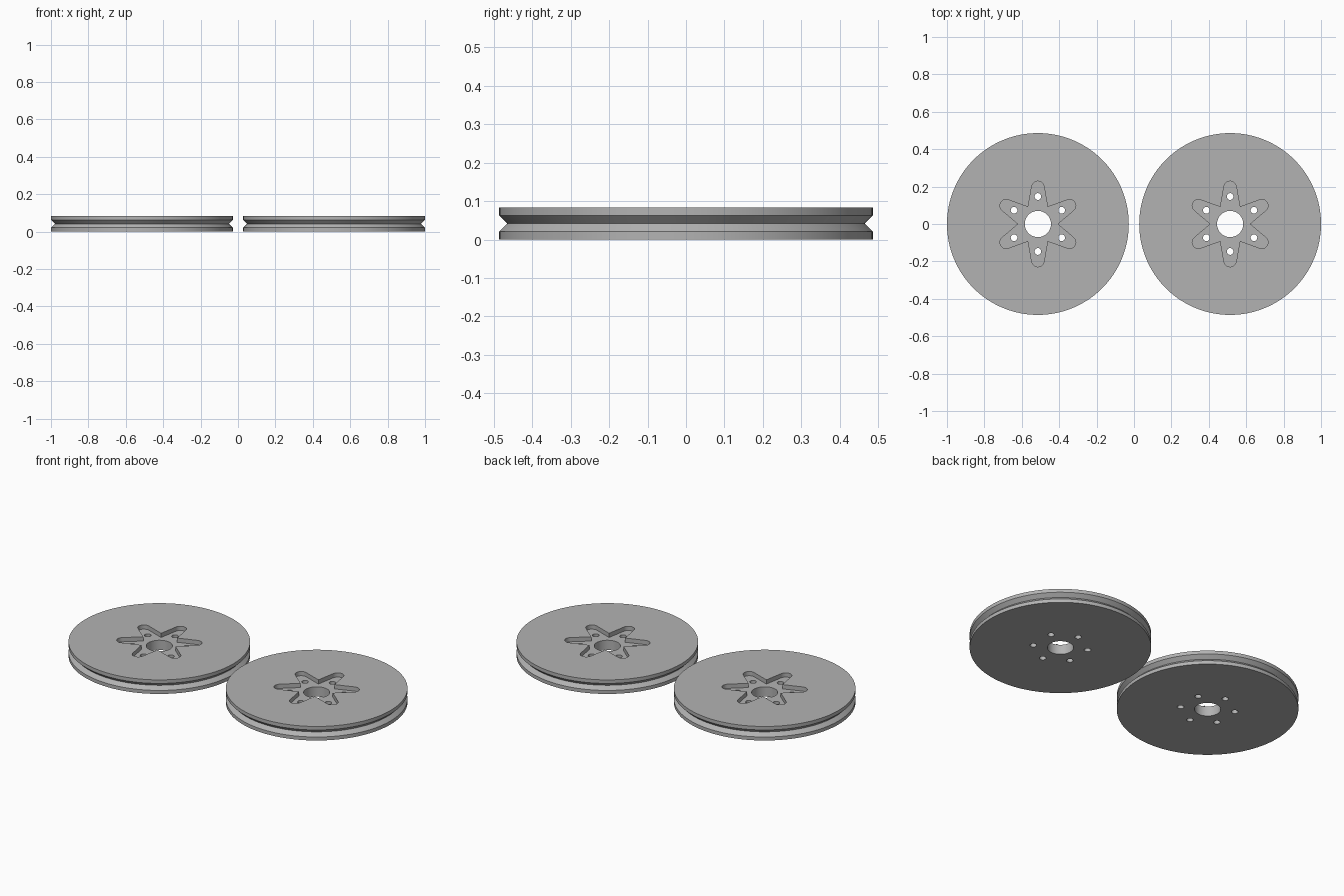
import bpy, bmesh, math

if "Cube" in bpy.data.objects:
    bpy.data.objects.remove(bpy.data.objects["Cube"])

R, H, BORE = 0.486, 0.083, 0.07      # disc radius, thickness, centre hole
FLOOR = 0.058                        # height of the star recess floor
SEG = 128

grey = bpy.data.materials.new("light grey")
grey.diffuse_color = (0.45, 0.45, 0.45, 1)
grey.use_nodes = True
grey.node_tree.nodes["Principled BSDF"].inputs["Base Color"].default_value = grey.diffuse_color


def make_object(name, bm):
    bmesh.ops.recalc_face_normals(bm, faces=bm.faces)
    mesh = bpy.data.meshes.new(name)
    bm.to_mesh(mesh)
    bm.free()
    mesh.materials.append(grey)
    obj = bpy.data.objects.new(name, mesh)
    bpy.context.collection.objects.link(obj)
    return obj


def lathe(name, profile):
    """Closed (radius, height) profile turned around z."""
    bm = bmesh.new()
    rings = [[bm.verts.new((r * math.cos(a), r * math.sin(a), z)) for r, z in profile]
             for a in (2 * math.pi * i / SEG for i in range(SEG))]
    n = len(profile)
    for i in range(SEG):
        a, b = rings[i], rings[(i + 1) % SEG]
        for j in range(n):
            k = (j + 1) % n
            bm.faces.new((a[j], b[j], b[k], a[k]))
    return make_object(name, bm)


def prism(bm, outline, z0, z1):
    face = bm.faces.new([bm.verts.new((x, y, z0)) for x, y in outline])
    top = bmesh.ops.extrude_face_region(bm, geom=[face])["geom"]
    bmesh.ops.translate(bm, vec=(0, 0, z1 - z0),
                        verts=[v for v in top if isinstance(v, bmesh.types.BMVert)])


def star_outline():
    """Six tapering arms with round tips, meeting in sharp notches."""
    points = []
    for k in range(6):
        axis = math.radians(30 + 60 * k)
        notch = axis - math.radians(30)
        points.append((0.105 * math.cos(notch), 0.105 * math.sin(notch)))
        for i in range(13):
            t = math.radians(-80 + 160 * i / 12)
            u, v = 0.196 + 0.033 * math.cos(t), 0.033 * math.sin(t)
            points.append((u * math.cos(axis) - v * math.sin(axis),
                           u * math.sin(axis) + v * math.cos(axis)))
    return points


def cut(obj, cutter):
    mod = obj.modifiers.new("cut", "BOOLEAN")
    mod.operation = "DIFFERENCE"
    mod.solver = "EXACT"
    mod.object = cutter
    bpy.context.view_layer.objects.active = obj
    bpy.ops.object.modifier_apply(modifier=mod.name)
    bpy.data.objects.remove(cutter)


# Disc with a V groove around the rim and a centre bore
disc = lathe("left_pulley", [(BORE, 0), (R, 0), (R, H * 0.25), (R - 0.021, H * 0.5),
                             (R, H * 0.75), (R, H), (BORE, H)])

# Star recess in the top
bm = bmesh.new()
prism(bm, star_outline(), FLOOR, H + 0.05)
cut(disc, make_object("star_cutter", bm))

# Six bolt holes, one in each arm
bm = bmesh.new()
for k in range(6):
    a = math.radians(30 + 60 * k)
    cx, cy = 0.147 * math.cos(a), 0.147 * math.sin(a)
    prism(bm, [(cx + 0.018 * math.cos(t), cy + 0.018 * math.sin(t))
               for t in (2 * math.pi * i / 24 for i in range(24))], -0.05, H + 0.05)
cut(disc, make_object("bolt_cutter", bm))

# Smooth round walls, sharp edges kept
bpy.ops.object.select_all(action="DESELECT")
disc.select_set(True)
bpy.context.view_layer.objects.active = disc
bpy.ops.object.shade_smooth_by_angle(angle=math.radians(25))

# Second identical disc beside the first
disc.location.x = -(1 - R)
twin = disc.copy()
twin.data = disc.data.copy()
twin.name = "right_pulley"
twin.location.x = 1 - R
bpy.context.collection.objects.link(twin)
